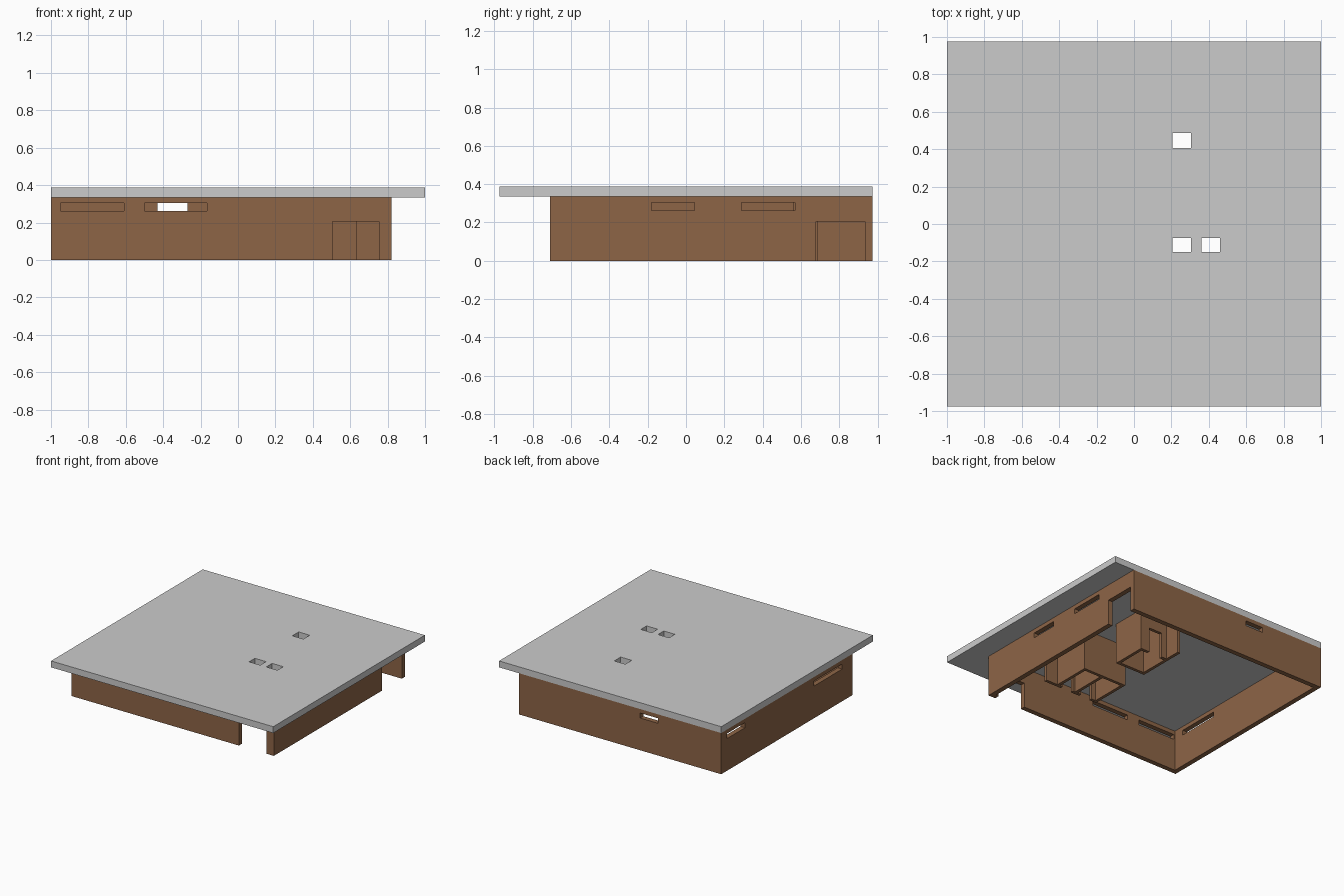
import bpy

if "Cube" in bpy.data.objects:
    bpy.data.objects.remove(bpy.data.objects["Cube"])

wood = bpy.data.materials.new("brown_wall")
wood.diffuse_color = (0.27, 0.13, 0.062, 1)
wood.use_nodes = True
wood.node_tree.nodes["Principled BSDF"].inputs["Base Color"].default_value = wood.diffuse_color
TOP = 0.335      # underside of roof
T = 0.04         # outer wall thickness
P = 0.025        # partition thickness
DOOR = 0.205     # door height
SILL, HEAD = 0.262, 0.303


def box(name, x, y, z):
    bpy.ops.mesh.primitive_cube_add(
        size=1, location=[(a + b) / 2 for a, b in (x, y, z)])
    ob = bpy.context.object
    ob.name = name
    ob.scale = [b - a for a, b in (x, y, z)]
    bpy.ops.object.transform_apply(location=False, rotation=False, scale=True)
    return ob


def cut(ob, x, y, z):
    cutter = box("cutter", x, y, z)
    cutter.hide_render = True
    mod = ob.modifiers.new("opening", 'BOOLEAN')
    mod.operation = 'DIFFERENCE'
    mod.solver = 'EXACT'
    mod.object = cutter
    bpy.context.view_layer.objects.active = ob
    bpy.ops.object.modifier_apply(modifier=mod.name)
    bpy.data.objects.remove(cutter)


def wall(name, x, y, windows=(), doors=()):
    """Full-height wall; openings are ranges along its longer direction."""
    ob = box(name, x, y, (0, TOP))
    ob.data.materials.append(wood)
    along_x = x[1] - x[0] > y[1] - y[0]
    spans = [(w, (SILL, HEAD)) for w in windows] + [(d, (-0.1, DOOR)) for d in doors]
    for span, z in spans:
        if along_x:
            cut(ob, span, (y[0] - 0.05, y[1] + 0.05), z)
        else:
            cut(ob, (x[0] - 0.05, x[1] + 0.05), span, z)
    return ob


# Roof slab with three skylights
roof = box("roof", (-1, 1), (-0.975, 0.975), (TOP, 0.387))
for x, y in (((0.205, 0.305), (0.405, 0.487)),
             ((0.205, 0.305), (-0.15, -0.075)),
             ((0.36, 0.46), (-0.15, -0.075))):
    cut(roof, x, y, (0.2, 0.5))

# Outer walls
wall("front_wall", (-1, 0.82), (-0.71, -0.71 + T),
     [(-0.95, -0.61), (-0.50, -0.165)], [(0.505, 0.755)])
wall("back_wall", (-1, 0.82), (0.975 - T, 0.975), [(-0.43, -0.27)])
inner = (-0.71 + T, 0.975 - T)
wall("left_wall", (-1, -1 + T), inner, [(0.67, 0.90), (-0.58, -0.22)])
wall("right_wall", (0.82 - T, 0.82), inner,
     [(-0.18, 0.045), (0.29, 0.57)], [(0.68, 0.935)])

# Rear small room
wall("rear_room_left", (0.13, 0.13 + P), (0.27, 0.69))
wall("rear_room_right", (0.40 - P, 0.40), (0.27, 0.56))
wall("rear_room_front", (0.13 + P, 0.40 - P), (0.27, 0.27 + P))
wall("rear_room_back", (0.13 + P, 0.40 - P), (0.56 - P, 0.56), doors=[(0.20, 0.32)])

# Middle row of small rooms
wall("middle_rooms_back", (0.135, 0.53), (0.06 - P, 0.06))
for i, x in enumerate((0.135, 0.335, 0.53 - P)):
    wall(f"middle_partition_{i + 1}", (x, x + P), (-0.28 + P, 0.06 - P))
wall("middle_rooms_front", (0.135, 0.635), (-0.28, -0.28 + P),
     doors=[(0.20, 0.30), (0.38, 0.48)])
